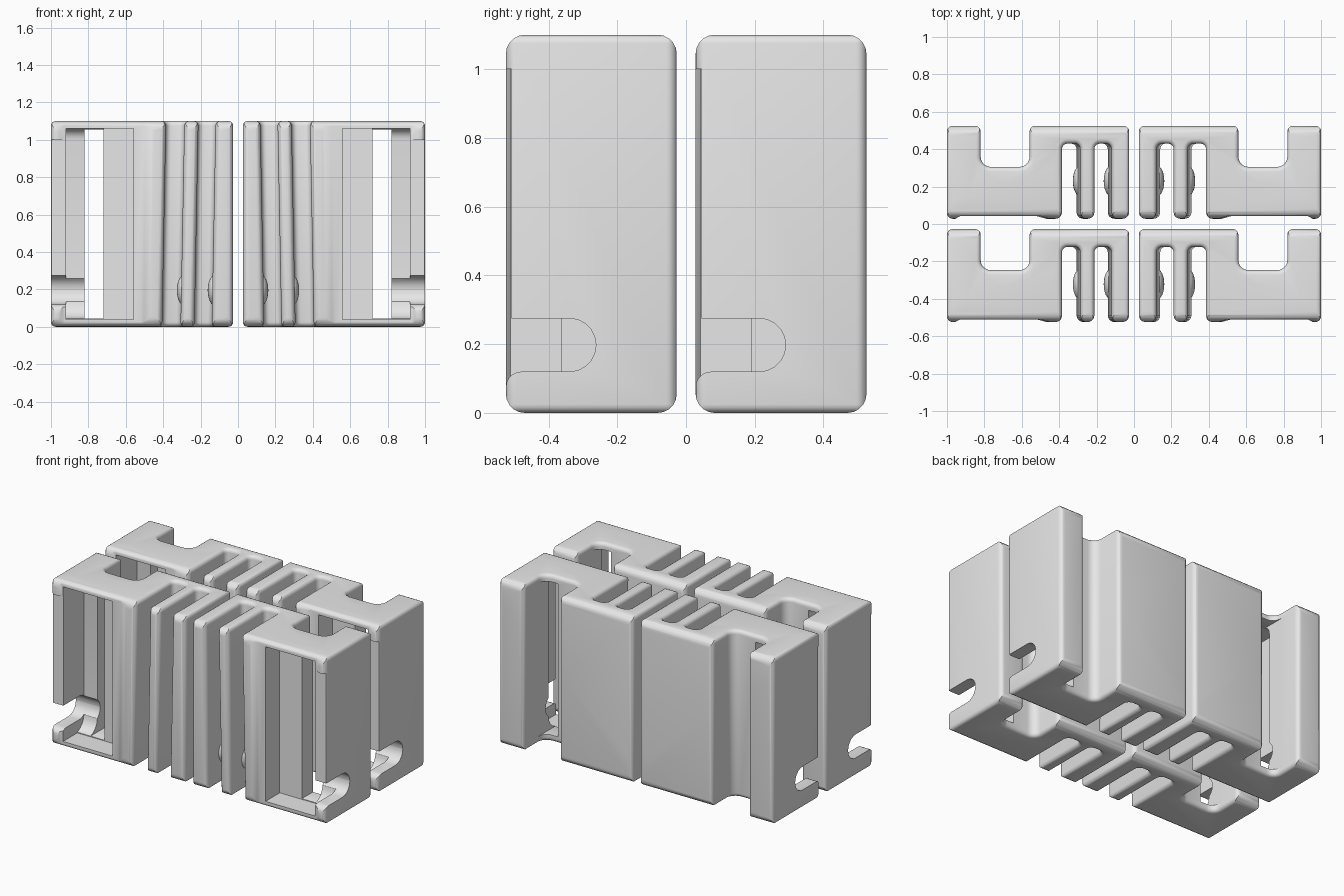
import bpy, bmesh, math
from mathutils import Vector, Matrix

default = bpy.data.objects.get("Cube")
if default:
    bpy.data.objects.remove(default, do_unlink=True)

HEIGHT, FRONT, BACK = 1.1, 0.028, 0.525
ROW_STEP = BACK + FRONT - 0.001
RIM, EDGE, WEB = 0.025, 0.03, 0.43

grey = bpy.data.materials.new("light grey plastic")
grey.use_nodes = True
grey.diffuse_color = (0.8, 0.8, 0.8, 1)
grey.node_tree.nodes["Principled BSDF"].inputs["Base Color"].default_value = grey.diffuse_color


def fillet(corners, steps=5):
    """Round each (a, b, radius) corner of a closed outline."""
    outline = []
    for i, (a, b, radius) in enumerate(corners):
        here = Vector((a, b))
        if not radius:
            outline.append(here)
            continue
        before = (Vector(corners[i - 1][:2]) - here).normalized()
        after = (Vector(corners[(i + 1) % len(corners)][:2]) - here).normalized()
        half = before.angle(after) / 2
        centre = here + (before + after).normalized() * radius / math.sin(half)
        start = here + before * radius / math.tan(half) - centre
        end = here + after * radius / math.tan(half) - centre
        sweep = start.angle(end)
        for s in range(steps + 1):
            t = s / steps
            outline.append(centre + (start * math.sin((1 - t) * sweep)
                                     + end * math.sin(t * sweep)) / math.sin(sweep))
    return outline


def add_object(name, bm):
    bmesh.ops.recalc_face_normals(bm, faces=bm.faces)
    mesh = bpy.data.meshes.new(name)
    bm.to_mesh(mesh)
    bm.free()
    mesh.materials.append(grey)
    obj = bpy.data.objects.new(name, mesh)
    bpy.context.collection.objects.link(obj)
    return obj


def prism(corners, low, high, along_x=False):
    """Extrude a rounded outline along z, or along x for a side outline."""
    bm = bmesh.new()
    place = (lambda p, h: (h, p.x, p.y)) if along_x else (lambda p, h: (p.x, p.y, h))
    outline = fillet(corners)
    rings = [[bm.verts.new(place(p, h)) for p in outline] for h in (low, high)]
    for ring in rings:
        bm.faces.new(ring)
    for i in range(len(outline)):
        bm.faces.new((rings[0][i - 1], rings[0][i], rings[1][i], rings[1][i - 1]))
    bmesh.ops.recalc_face_normals(bm, faces=bm.faces)
    return bm


def rectangle(a0, a1, b0, b1, radius=0):
    return [(a0, b0, radius), (a1, b0, radius), (a1, b1, radius), (a0, b1, radius)]


def box(name, x0, x1, y0, y1, z0, z1):
    return add_object(name, prism(rectangle(x0, x1, y0, y1), z0, z1))


# Clip body: comb of prongs on the inside, strap notch on the outside
plan = [(0.026, BACK, EDGE), (0.026, FRONT, 0.035)]
for left, right in ((0.12, 0.212), (0.287, 0.385)):
    plan += [(left, FRONT, 0.035), (left, WEB, EDGE),
             (right, WEB, EDGE), (right, FRONT, 0.035)]
plan += [(0.45, FRONT, 0), (0.5, 0.042, 0), (0.93, 0.042, 0), (0.955, FRONT, 0),
         (1, FRONT, EDGE), (1, BACK, EDGE), (0.82, BACK, EDGE),
         (0.82, 0.305, 0.055), (0.558, 0.305, 0.055), (0.558, BACK, EDGE)]
bm = prism(plan, 0, HEIGHT)

# Prongs lean slightly outward toward the bottom
for v in bm.verts:
    if v.co.z < RIM and 0.08 < v.co.x < 0.52 and v.co.y < 0.45:
        v.co.x += 0.02
rims = [e for e in bm.edges if abs(e.verts[0].co.z - e.verts[1].co.z) < RIM]
bmesh.ops.bevel(bm, geom=rims, offset=RIM, segments=4, profile=0.5,
                affect='EDGES', clamp_overlap=False)
body = add_object("clip_body", bm)

# Helpers: rounded envelope, strap cavity, hook slot and front trim
envelope = add_object("envelope", prism(
    rectangle(FRONT, BACK, 0, HEIGHT, 0.055), -0.1, 1.1, True))
front_cavity = box("front_cavity", 0.558, 0.92, -0.1, 0.19, 0.04, 1.06)
deep_cavity = add_object("deep_cavity", prism(
    [(0.1, 0.04, 0), (0.26, 0.04, 0.1), (0.26, 1.06, 0.06), (0.1, 1.06, 0)],
    0.72, 0.92, True))
strap_slot = box("strap_slot", 0.72, 0.822, 0.1, 0.37, 0.045, 1.055)
hook_slot = add_object("hook_slot", prism(
    [(-0.1, 0.275, 0), (-0.1, 0.07, 0), (FRONT, 0.07, 0), (FRONT, 0.12, 0.045),
     (0.29, 0.12, 0.077), (0.29, 0.275, 0.077)], 0.81, 1.1, True))
wall_trim = box("wall_trim", 0.9, 1.1, -0.1, 0.045, 0.25, 1.0)

helpers = [envelope, front_cavity, deep_cavity, strap_slot, hook_slot, wall_trim]
for helper in helpers:
    helper.hide_render = True
    mod = body.modifiers.new(helper.name, 'BOOLEAN')
    mod.object = helper
    mod.solver = 'EXACT'
    mod.operation = 'INTERSECT' if helper is envelope else 'DIFFERENCE'
graph = bpy.context.evaluated_depsgraph_get()
finished = bpy.data.meshes.new_from_object(body.evaluated_get(graph))
body.modifiers.clear()
body.data = finished
for helper in helpers:
    bpy.data.objects.remove(helper, do_unlink=True)

# Rounded grip bumps on the side of each prong
parts = [body]
for name, x in (("inner_bump", 0.125), ("outer_bump", 0.29)):
    bm = bmesh.new()
    bmesh.ops.create_uvsphere(bm, u_segments=24, v_segments=16, radius=1)
    bm.transform(Matrix.Translation((x, 0.23, 0.195)) @ Matrix.Diagonal((0.037, 0.08, 0.08, 1)))
    parts.append(add_object(name, bm))

for part in parts:
    part.data.materials.clear()
    part.data.materials.append(grey)
    for face in part.data.polygons:
        face.material_index = 0

# Four clips: mirrored pair in each of two rows
everything = []
for part in parts:
    base = part.name
    for row, shift in (("back", 0), ("front", -ROW_STEP)):
        for side, sign in (("left", 1), ("right", -1)):
            mesh = part.data.copy()
            mesh.transform(Matrix.Translation((0, shift, 0)) @ Matrix.Diagonal((sign, 1, 1, 1)))
            if sign < 0:
                mesh.flip_normals()
            clip = bpy.data.objects.new(f"{row}_{side}_{base}", mesh)
            bpy.context.collection.objects.link(clip)
            everything.append(clip)
    bpy.data.objects.remove(part, do_unlink=True)

bpy.ops.object.select_all(action='DESELECT')
for obj in everything:
    obj.select_set(True)
bpy.context.view_layer.objects.active = everything[0]
bpy.ops.object.shade_smooth_by_angle(angle=math.radians(35))
